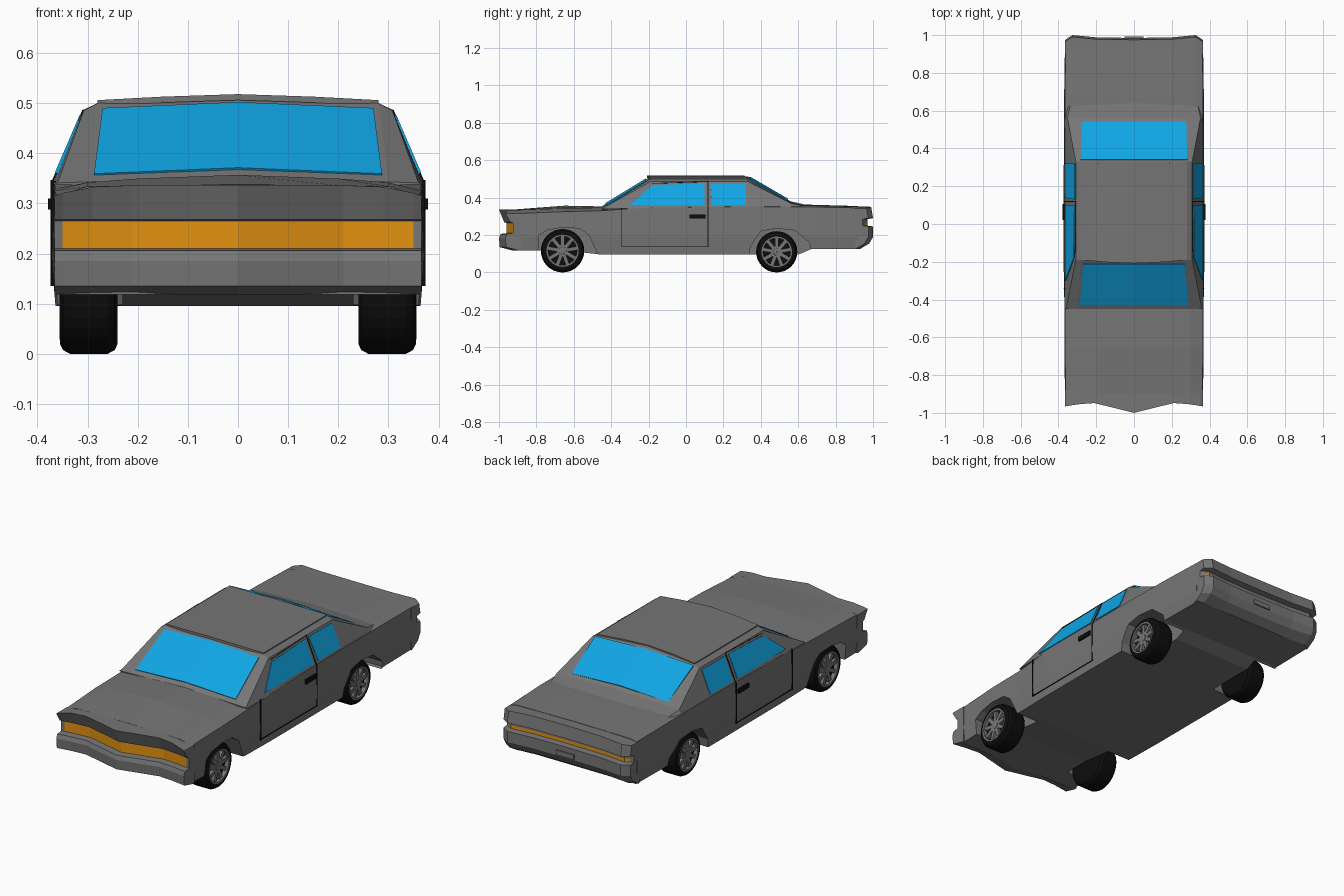
import bpy, bmesh, math
from mathutils import Matrix, Vector

cube = bpy.data.objects.get("Cube")
if cube:
    bpy.data.objects.remove(cube)


def material(name, r, g, b):
    m = bpy.data.materials.new(name)
    m.use_nodes = True
    m.diffuse_color = (r, g, b, 1)
    m.node_tree.nodes["Principled BSDF"].inputs["Base Color"].default_value = (r, g, b, 1)
    return m


GREY = material("grey paint", 0.18, 0.18, 0.18)
BLUE = material("blue glass", 0.005, 0.38, 0.78)
AMBER = material("amber lamp", 0.75, 0.28, 0.005)
BLACK = material("black rubber", 0.004, 0.004, 0.004)


def finish(name, bm, *mats):
    bmesh.ops.recalc_face_normals(bm, faces=bm.faces)
    me = bpy.data.meshes.new(name)
    bm.to_mesh(me)
    bm.free()
    for m in mats:
        me.materials.append(m)
    ob = bpy.data.objects.new(name, me)
    bpy.context.collection.objects.link(ob)
    return ob


def loft(name, rings, *mats, rule=None, wrap=False):
    """Skin closed rings of points; rule(station, segment) picks the material."""
    bm = bmesh.new()
    vs = [[bm.verts.new(p) for p in ring] for ring in rings]
    n = len(vs[0])
    for i in range(len(vs) - (0 if wrap else 1)):
        a, b = vs[i], vs[(i + 1) % len(vs)]
        for j in range(n):
            k = (j + 1) % n
            f = bm.faces.new((a[j], a[k], b[k], b[j]))
            f.material_index = rule(i, j) if rule else 0
    if not wrap:
        bm.faces.new(vs[0])
        bm.faces.new(vs[-1])
    return finish(name, bm, *mats)


def mirrored(y, half):
    """Full cross-section from a half that runs bottom centre to top centre."""
    return [(x, y, z) for x, z in half] + [(-x, y, z) for x, z in half[-2:0:-1]]


def box(name, lo, hi, mat):
    bm = bmesh.new()
    lo, hi = Vector(lo), Vector(hi)
    bmesh.ops.create_cube(bm, size=1, matrix=Matrix.Translation((lo + hi) / 2)
                          @ Matrix.Diagonal((*(hi - lo), 1)))
    return finish(name, bm, mat)


def panel(name, rows, mat, thick=0.008):
    """Thin plate through a grid of points."""
    bm = bmesh.new()
    vs = [[bm.verts.new(p) for p in row] for row in rows]
    for a, b in zip(vs, vs[1:]):
        for j in range(len(a) - 1):
            bm.faces.new((a[j], a[j + 1], b[j + 1], b[j]))
    ob = finish(name, bm, mat)
    mod = ob.modifiers.new("thickness", "SOLIDIFY")
    mod.thickness, mod.offset = thick, 0
    return ob


# Lower body: y, half width, floor, shoulder, deck edge x, deck edge z, centre z
stations = [
    (-.90, .365, .118, .315, .30, .334, .338),
    (-.65, .370, .118, .325, .30, .342, .357),
    (-.45, .368, .095, .330, .295, .340, .353),
    (-.25, .372, .095, .345, .32, .350, .352),
    (.30, .372, .095, .352, .33, .358, .360),
    (.60, .370, .095, .350, .325, .358, .362),
    (.67, .370, .125, .350, .325, .358, .362),
    (.92, .366, .125, .345, .325, .352, .355)]
body = loft("lower_body", [mirrored(y, [
    (0, b), (.2, b), (w - .008, b), (w, .19), (w - .004, s),
    (e, t), (.2, (t + c) / 2), (0, c)]) for y, w, b, s, e, t, c in stations], GREY)

# Wheel arches cut through the flanks
arches = {
    "front": [(-.79, .05), (-.785, .2), (-.74, .226), (-.66, .24), (-.57, .235),
              (-.52, .2), (-.45, .05)],
    "rear": [(.33, .05), (.345, .14), (.4, .22), (.48, .235), (.58, .225),
             (.66, .16), (.665, .13), (.61, .05)]}
for end, outline in arches.items():
    for side, s in (("left", 1), ("right", -1)):
        cutter = loft(f"{end}_{side}_arch_cutter",
                      [[(s * x, y, z) for y, z in outline] for x in (.23, .45)], GREY)
        cutter.hide_render = True
        cutter.hide_viewport = True
        mod = body.modifiers.new(cutter.name, "BOOLEAN")
        mod.operation, mod.object, mod.solver = "DIFFERENCE", cutter, "EXACT"


# Nose and tail: a side profile swept across the plan outline
def fascia(name, plan, profile, back, inward, lamp):
    half = [(x, y, d) for x, y, d in plan]
    full = [(-x, y, d) for x, y, d in half[:0:-1]] + half
    rings = []
    for x, y, drop in full:
        ring = [(x, y + inward * d, z - (drop if z > .3 else 0)) for d, z in profile]
        rings.append([(x, back, profile[0][1] - drop)] + ring + [(x, back, profile[-1][1])])
    last = len(full) - 2
    return loft(name, rings, GREY, AMBER,
                rule=lambda i, j: int(j == lamp and 0 < i < last))


fascia("nose", [(0, -1, 0), (.1, -.975, 0), (.21, -.948, .001), (.29, -.954, .004),
                (.35, -.963, .016), (.366, -.966, .022)],
       [(0, .337), (.028, .268), (.04, .265), (.04, .21), (.008, .206), (0, .185),
        (.004, .135), (.07, .118)], -.88, 1, 3)
fascia("tail", [(0, .985, 0), (.2, .988, .001), (.325, 1, .004), (.35, .985, .008),
                (.364, .975, .01)],
       [(.01, .353), (0, .29), (.03, .285), (.03, .267), (.03, .25), (0, .246),
        (0, .19), (.02, .155), (.07, .125)], .9, -1, 4)
box("rear_plate", (-.05, .975, .195), (.05, .992, .22), GREY)

# Cabin: y, belt point, roof edge, roof shoulder, centre height
cabin = [
    (-.45, (.368, .338), (.36, .341), (.30, .343), .354),
    (-.19, (.368, .345), (.308, .485), (.28, .5), .512),
    (.33, (.368, .345), (.308, .487), (.28, .5), .514),
    (.56, (.366, .347), (.352, .37), (.285, .374), .38),
    (.64, (.350, .345), (.335, .353), (.285, .356), .362)]
loft("cabin", [mirrored(y, [(0, .33), belt, edge, shoulder, (0, c)])
               for y, belt, edge, shoulder, c in cabin], GREY)
panel("roof", [[(x, y - lead, z) for x, lead, z in
                ((-.28, 0, .5), (-.15, .012, .507), (0, .018, .512),
                 (.15, .012, .507), (.28, 0, .5))] for y in (-.19, .33)], GREY, .012)


# Windscreen and rear window
def screen(name, edges):
    panel(name, [[(-w, y, z - .011), (0, y, z + .001), (w, y, z - .011)]
                 for w, y, z in edges], BLUE)


screen("windscreen", [(.287, -.428, .367), (.27, -.213, .498)])
screen("rear_window", [(.282, .34, .508), (.276, .54, .392)])


# Side windows, door gaps and handles
def flank(s, y, z):
    return (s * (.368 - (z - .345) * .43), y, z)


for side, s in (("left", 1), ("right", -1)):
    def pane(name, low, high, mat=BLUE, thick=.008):
        panel(f"{side}_{name}", [[flank(s, *p) for p in low],
                                 [flank(s, *p) for p in high]], mat, thick)

    pane("door_window", [(-.30, .36), (-.18, .36), (.10, .36)],
         [(-.285, .372), (-.18, .465), (.10, .475)])
    pane("quarter_window", [(.138, .36), (.32, .36)], [(.13, .475), (.32, .475)])
    pane("pillar_gap", [(.116, .345), (.121, .345)], [(.116, .485), (.121, .485)], BLACK, .006)
    pane("upper_door_gap", [(-.18, .474), (.118, .484)], [(-.18, .477), (.118, .487)],
         BLACK, .004)
    for name, y0, y1, z0, z1, out in (
            ("front_door_gap", -.345, -.341, .135, .345, .3725),
            ("rear_door_gap", .116, .12, .135, .347, .3735),
            ("lower_door_gap", -.345, .12, .135, .139, .3705),
            ("door_handle", .02, .105, .288, .31, .379)):
        box(f"{side}_{name}", (min(s * .355, s * out), y0, z0),
            (max(s * .355, s * out), y1, z1), BLACK)

# Wheels: lathed tyre, then rim, hub and spokes
TYRE = [(.24, 0), (.24, .095), (.246, .108), (.26, .116), (.335, .116), (.349, .108),
        (.355, .095), (.354, .086), (.33, .08), (.33, 0)]
RIM = [(.335, .086), (.356, .086), (.356, .077), (.335, .077)]
HUB = [(.325, .001), (.325, .024), (.35, .02), (.352, .001)]


def lathe(name, profile, s, y, k, mat, n=32):
    rings = []
    for i in range(n):
        a = math.tau * i / n
        rings.append([(s * x, y + max(r, .0005) * k * math.cos(a),
                       .116 * k + max(r, .0005) * k * math.sin(a)) for x, r in profile])
    return loft(name, rings, mat, wrap=True)


for end, y, k in (("front", -.66, 1), ("rear", .485, .95)):
    for side, s in (("left", 1), ("right", -1)):
        name = f"{end}_{side}"
        lathe(name + "_tyre", TYRE, s, y, k, BLACK)
        lathe(name + "_rim", RIM, s, y, k, GREY)
        lathe(name + "_hub", HUB, s, y, k, GREY, 16)
        bm = bmesh.new()
        for i in range(9):
            turn = Matrix.Translation((s * .34, y, .116 * k)) @ Matrix.Rotation(
                math.tau * i / 9, 4, "X")
            bmesh.ops.create_cube(bm, size=1, matrix=turn @ Matrix.Translation(
                (0, 0, .048 * k)) @ Matrix.Diagonal((.016, .02, .066 * k, 1)))
        finish(name + "_spokes", bm, GREY)
